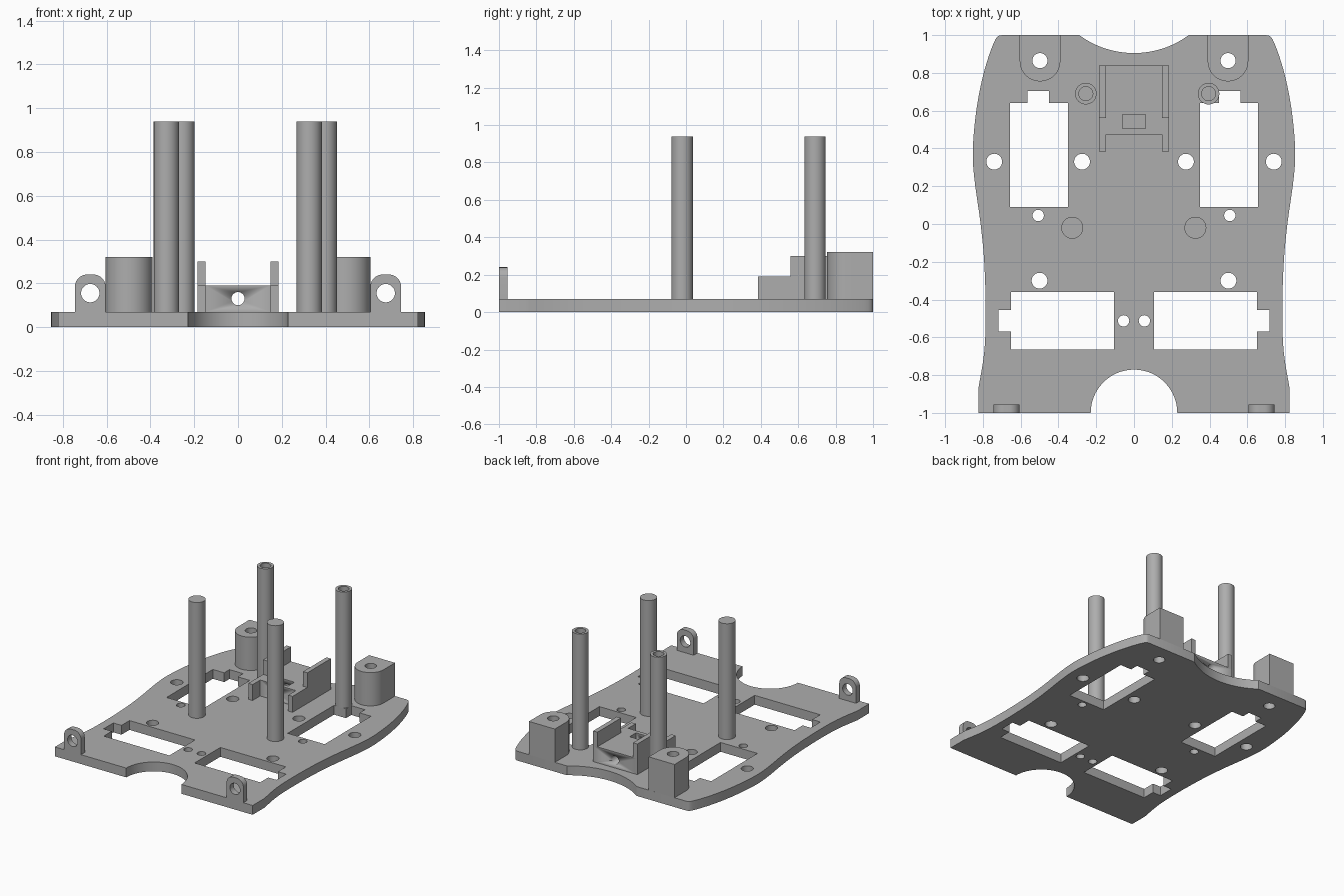
import bpy
import bmesh
from math import pi, sin, cos, radians, atan2
from mathutils import Matrix, Vector

if "Cube" in bpy.data.objects:
    bpy.data.objects.remove(bpy.data.objects["Cube"])

grey = bpy.data.materials.new("plain grey")
grey.use_nodes = True
COLOUR = (0.42, 0.42, 0.42, 1)
grey.diffuse_color = COLOUR
grey.node_tree.nodes["Principled BSDF"].inputs["Base Color"].default_value = COLOUR

T = 0.07  # plate thickness


def arc(cx, cy, r, start, end, n=24):
    angles = [radians(start + (end - start) * i / n) for i in range(n + 1)]
    return [(cx + r * cos(a), cy + r * sin(a)) for a in angles]


def circle(cx, cy, r, n=32):
    return arc(cx, cy, r, 0, 360, n)[:-1]


def rect(x0, x1, y0, y1):
    return [(x0, y0), (x1, y0), (x1, y1), (x0, y1)]


def flip(points):
    return [(-x, y) for x, y in reversed(points)]


def smooth_path(points, steps=5):
    """Catmull-Rom curve through the points."""
    p = [Vector(q) for q in [points[0]] + points + [points[-1]]]
    out = []
    for a, b, c, d in zip(p, p[1:], p[2:], p[3:]):
        for i in range(steps):
            t = i / steps
            v = b + (c - a) * t / 2 + (a - b * 2.5 + c * 2 - d / 2) * t**2 \
                + (b * 1.5 - a / 2 - c * 1.5 + d / 2) * t**3
            out.append(tuple(v))
    return out + [points[-1]]


def extrude(name, loops, z0, z1, upright=False):
    """Solid from an outline with holes; upright profiles lie in x-z."""
    curve = bpy.data.curves.new(name, "CURVE")
    curve.dimensions = "2D"
    curve.fill_mode = "BOTH"
    curve.extrude = (z1 - z0) / 2
    for loop in loops:
        spline = curve.splines.new("POLY")
        spline.points.add(len(loop) - 1)
        for point, (x, y) in zip(spline.points, loop):
            point.co = (x, y, 0, 1)
        spline.use_cyclic_u = True
    obj = bpy.data.objects.new(name, curve)
    bpy.context.collection.objects.link(obj)
    bpy.ops.object.select_all(action="DESELECT")
    bpy.context.view_layer.objects.active = obj
    obj.select_set(True)
    bpy.ops.object.convert(target="MESH")
    obj = bpy.context.object
    obj.name = name
    matrix = Matrix.Translation((0, 0, (z0 + z1) / 2))
    if upright:
        matrix = Matrix.Rotation(pi / 2, 4, "X") @ matrix
    bm = bmesh.new()
    bm.from_mesh(obj.data)
    bm.transform(matrix)
    bmesh.ops.remove_doubles(bm, verts=bm.verts, dist=0.0005)
    bmesh.ops.recalc_face_normals(bm, faces=bm.faces)
    bm.to_mesh(obj.data)
    bm.free()
    obj.data.materials.clear()
    obj.data.materials.append(grey)
    bpy.ops.object.shade_smooth_by_angle(angle=radians(30))
    return obj


# Base plate outline: right half, then mirrored
side = smooth_path([(0.70, 1), (0.735, 0.975), (0.79, 0.82), (0.832, 0.62),
                    (0.853, 0.4), (0.845, 0.24), (0.812, 0.0), (0.793, -0.2),
                    (0.785, -0.45), (0.792, -0.67), (0.822, -0.86)])
R = 0.49
half = math_angle = atan2(0.29, R - 0.095)
back_notch = [(R * sin(half * i / 16), 0.905 + R - R * cos(half * i / 16))
              for i in range(17)]
front_notch = arc(0, -1, 0.229, 0, 90)
right_half = back_notch + side + [(0.822, -1)] + front_notch
outline = right_half + flip(right_half)[1:-1]

# Plate openings
rear_window = [(0.35, 0.09), (0.657, 0.09), (0.657, 0.64), (0.563, 0.64),
               (0.563, 0.703), (0.45, 0.703), (0.45, 0.64), (0.35, 0.64)]
front_window = [(0.105, -0.665), (0.65, -0.665), (0.65, -0.57), (0.718, -0.57),
                (0.718, -0.455), (0.65, -0.455), (0.65, -0.36), (0.105, -0.36)]
openings = [rear_window, front_window]
for x, y, r in [(0.498, 0.865, 0.04), (0.74, 0.33, 0.042), (0.275, 0.33, 0.042),
                (0.507, 0.045, 0.03), (0.5, -0.3, 0.042), (0.055, -0.513, 0.03)]:
    openings.append(circle(x, y, r))
extrude("base_plate", [outline] + openings + [flip(o) for o in openings], 0, T)

# Mirrored parts: rear mounting posts, front lugs, bracket walls
post = [(0.605, 1), (0.39, 1)] + arc(0.4975, 0.8625, 0.1075, 180, 360)
lug = [(0.605, T), (0.745, T)] + arc(0.69, 0.185, 0.055, 0, 90, 10) \
    + arc(0.66, 0.185, 0.055, 90, 180, 10)
for name, mirror in (("left", lambda p: p), ("right", flip)):
    extrude(name + "_rear_post",
            [mirror(post), mirror(circle(0.498, 0.865, 0.04))], T, 0.32)
    extrude(name + "_front_lug",
            [mirror(lug), mirror(circle(0.675, 0.155, 0.042))], 0.955, 1, True)
    extrude(name + "_bracket_wall",
            [mirror(rect(0.148, 0.184, 0.56, 0.84))], 0.19, 0.30)

# Columns: solid pair in the middle, hollow pair at the rear
for name, x in (("left", 0.325), ("right", -0.327)):
    extrude(name + "_solid_column", [circle(x, -0.02, 0.058)], T, 0.94)
for name, x in (("left", 0.395), ("right", -0.255)):
    extrude(name + "_hollow_column",
            [circle(x, 0.69, 0.057), circle(x, 0.69, 0.037)], T, 0.94)

# Bracket block with nut pocket and a screw hole running front to back
block = [(-0.184, 0.84), (-0.184, 0.385), (-0.148, 0.385), (-0.148, 0.475),
         (0.148, 0.475), (0.148, 0.385), (0.184, 0.385), (0.184, 0.84)]
bracket = extrude("bracket_block", [block, rect(-0.062, 0.062, 0.505, 0.58)], T, 0.19)
cutter = extrude("screw_hole_cutter", [circle(0, 0.13, 0.03)], -0.95, -0.4, True)
cutter.hide_render = True
cutter.hide_set(True)
cut = bracket.modifiers.new("screw_hole", "BOOLEAN")
cut.object = cutter
cut.solver = "EXACT"
